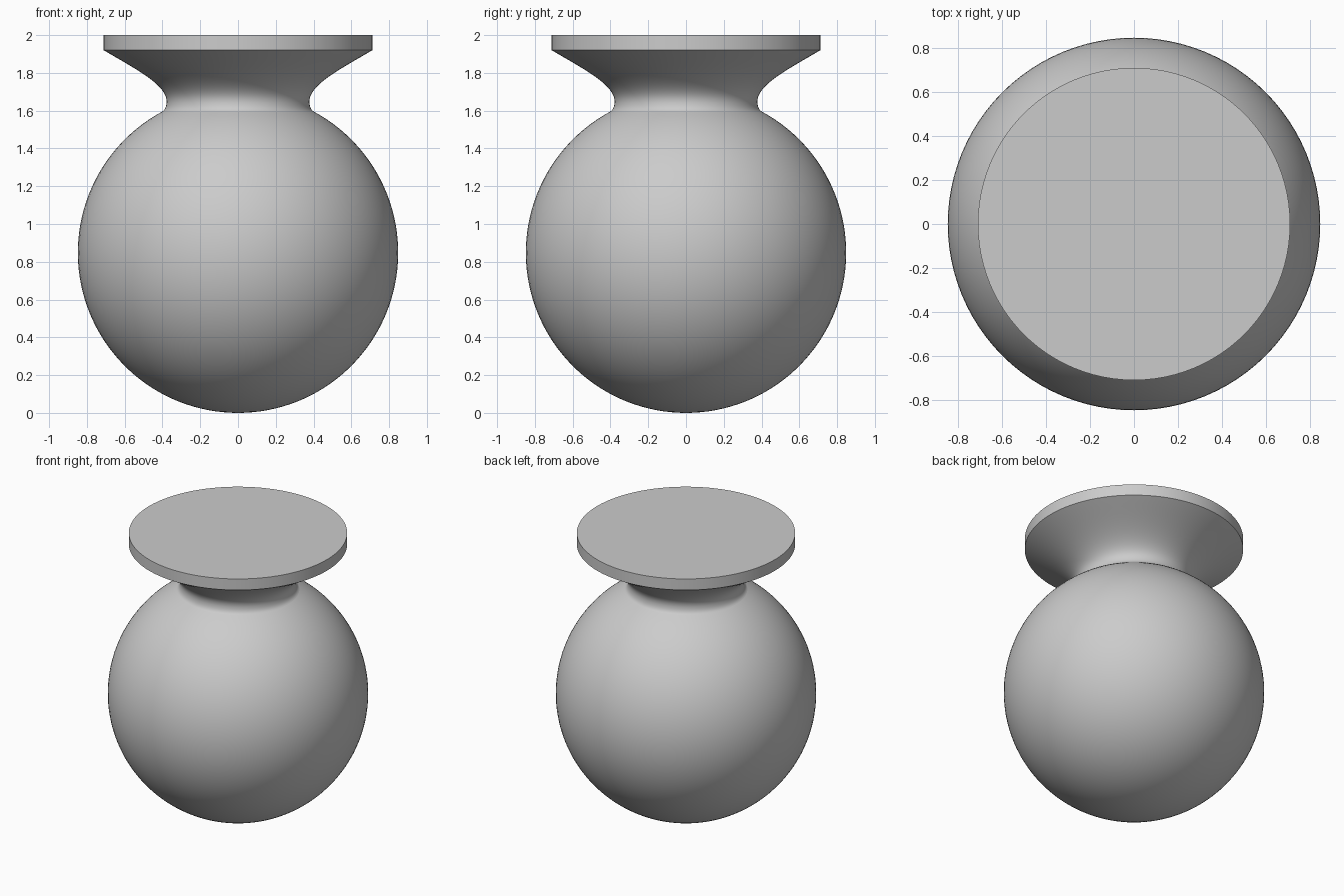
import bpy
import bmesh
from math import sin, cos, asin, pi, radians
from mathutils import Vector
from mathutils.geometry import interpolate_bezier

SIDES = 96
RADIUS = 0.848      # round body
NECK_R = 0.40       # where the neck meets the body
RIM_R, RIM_Z = 0.711, 1.92

cube = bpy.data.objects.get("Cube")
if cube:
    bpy.data.objects.remove(cube, do_unlink=True)

grey = bpy.data.materials.new("plain grey")
grey.use_nodes = True
grey.diffuse_color = (0.6, 0.6, 0.6, 1)
grey.node_tree.nodes["Principled BSDF"].inputs["Base Color"].default_value = grey.diffuse_color


def lathe(name, profile):
    """Revolve (radius, height) points, listed bottom to top, around z."""
    bm = bmesh.new()
    verts = [bm.verts.new((r, 0, z)) for r, z in profile]
    edges = [bm.edges.new(pair) for pair in zip(verts, verts[1:])]
    bmesh.ops.spin(bm, geom=verts + edges, cent=(0, 0, 0), axis=(0, 0, 1),
                   angle=2 * pi, steps=SIDES, use_duplicate=False)
    bmesh.ops.remove_doubles(bm, verts=bm.verts, dist=1e-5)
    bmesh.ops.dissolve_degenerate(bm, edges=bm.edges, dist=1e-6)
    bm.normal_update()
    # Turn the skin outward
    if sum(f.normal.dot(Vector((f.calc_center_median().x, f.calc_center_median().y, 0)))
           for f in bm.faces) < 0:
        bmesh.ops.reverse_faces(bm, faces=bm.faces)
    mesh = bpy.data.meshes.new(name)
    bm.to_mesh(mesh)
    bm.free()
    mesh.materials.append(grey)
    obj = bpy.data.objects.new(name, mesh)
    bpy.context.collection.objects.link(obj)
    bpy.ops.object.select_all(action='DESELECT')
    obj.select_set(True)
    bpy.context.view_layer.objects.active = obj
    bpy.ops.object.shade_smooth_by_angle(angle=radians(30))
    return obj


def bezier(a, b, c, d, count):
    pts = interpolate_bezier(*[Vector((r, z, 0)) for r, z in (a, b, c, d)], count)
    return [(p.x, p.y) for p in pts]


# Round body, open where the neck starts
top_angle = pi - asin(NECK_R / RADIUS)
steps = 56
body = [(RADIUS * sin(top_angle * i / steps), RADIUS - RADIUS * cos(top_angle * i / steps))
        for i in range(steps + 1)]
lathe("round_body", body)

# Neck: tight fillet up to the waist, then a flare out to the rim
waist = (0.378, 1.65)
fillet = bezier(body[-1], (0.385, 1.605), (0.378, 1.625), waist, 10)
flare = bezier(waist, (0.378, 1.74), (0.56, 1.83), (RIM_R, RIM_Z), 20)
lathe("flared_neck", fillet + flare[1:])

# Flat disc rim with a closed top
lathe("rim_disc", [(RIM_R, RIM_Z), (RIM_R, 2), (0, 2)])
